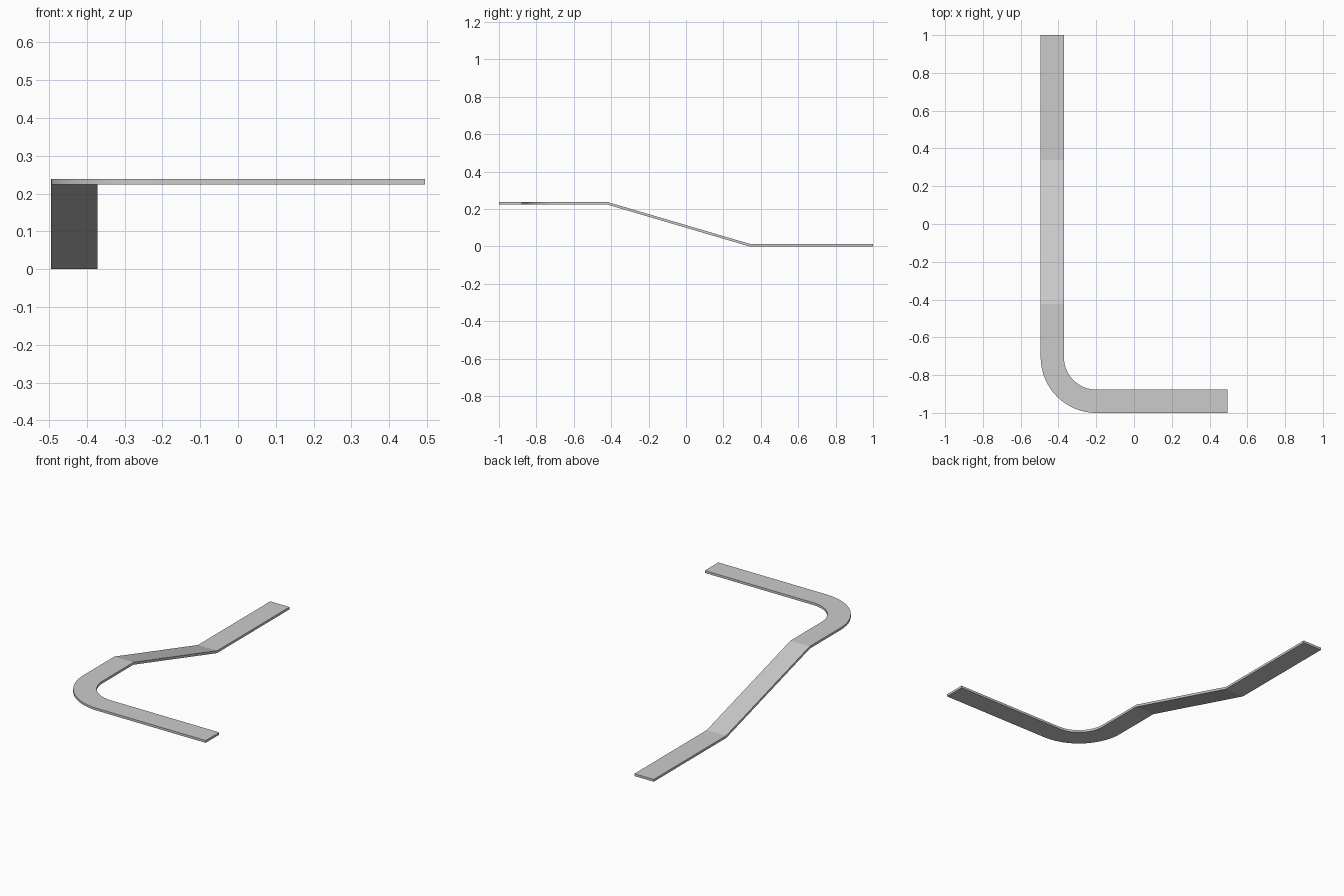
import bpy, bmesh
from math import sin, cos, pi, radians

if "Cube" in bpy.data.objects:
    bpy.data.objects.remove(bpy.data.objects["Cube"])

X, W, T, H = 0.494, 0.123, 0.0135, 0.2245   # half length in x, strip width, thickness, rise
R_OUT = 0.295                               # outer radius of the corner
R_IN = R_OUT - W
CX, CY = -X + R_OUT, -1 + R_OUT             # corner centre
MITRE = 0.002                               # shift of the top edge at the folds
SEG = 32

# Stations along the strip: (outer xy, inner xy, z, top shift in y)
stations = [((-X, 1), (-X + W, 1), 0, 0),
            ((-X, 0.338), (-X + W, 0.338), 0, MITRE),
            ((-X, -0.425), (-X + W, -0.425), H, MITRE)]
for i in range(SEG + 1):
    a = pi + (pi / 2) * i / SEG
    c, s = cos(a), sin(a)
    stations.append(((CX + R_OUT * c, CY + R_OUT * s),
                     (CX + R_IN * c, CY + R_IN * s), H, 0))
stations.append(((X, -1), (X, -1 + W), H, 0))

# Loft a rectangular section through the stations
bm = bmesh.new()
rings = []
for (ox, oy), (ix, iy), z, d in stations:
    rings.append([bm.verts.new(p) for p in (
        (ox, oy, z), (ix, iy, z), (ix, iy + d, z + T), (ox, oy + d, z + T))])
for a, b in zip(rings, rings[1:]):
    for k in range(4):
        n = (k + 1) % 4
        bm.faces.new((a[k], a[n], b[n], b[k]))
bm.faces.new(rings[0])
bm.faces.new(rings[-1])
bmesh.ops.recalc_face_normals(bm, faces=bm.faces)

mesh = bpy.data.meshes.new("bent_strip")
bm.to_mesh(mesh)
bm.free()
strip = bpy.data.objects.new("bent_strip", mesh)
bpy.context.collection.objects.link(strip)

# Smooth corner wall, sharp folds and edges
bpy.context.view_layer.objects.active = strip
strip.select_set(True)
bpy.ops.object.shade_smooth_by_angle(angle=radians(10))
